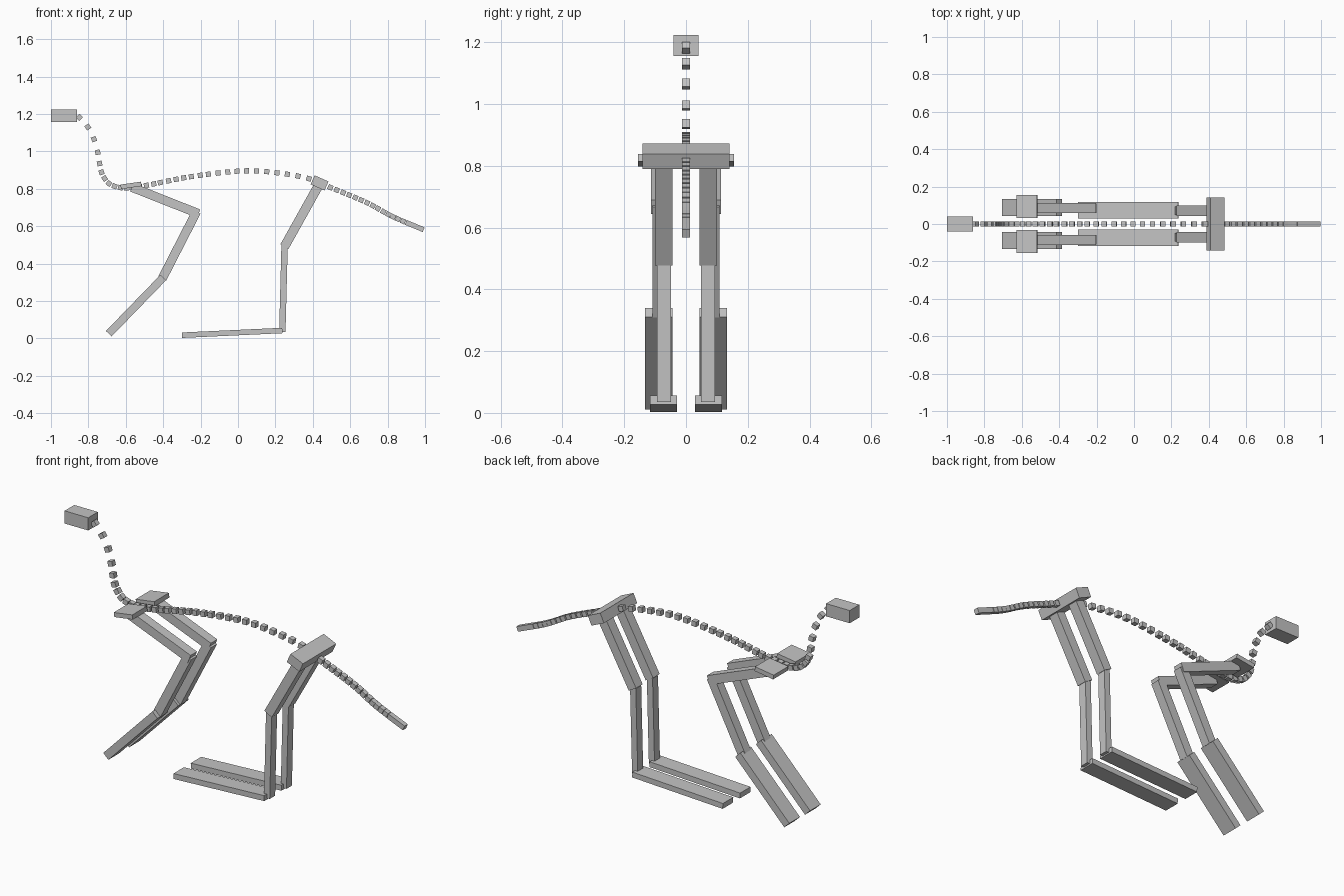
import bpy, bmesh, math
from mathutils import Vector, Matrix

cube = bpy.data.objects.get("Cube")
if cube:
    bpy.data.objects.remove(cube, do_unlink=True)

grey = bpy.data.materials.new("plain grey")
grey.use_nodes = True
grey.diffuse_color = (0.55, 0.55, 0.55, 1)
grey.node_tree.nodes["Principled BSDF"].inputs["Base Color"].default_value = (0.55, 0.55, 0.55, 1)


def make_boxes(name, boxes):
    """One object from boxes given as (centre, angle in the xz plane, size)."""
    bm = bmesh.new()
    for centre, angle, size in boxes:
        matrix = (Matrix.Translation(centre) @ Matrix.Rotation(-angle, 4, 'Y')
                  @ Matrix.Diagonal((*size, 1)))
        bmesh.ops.create_cube(bm, size=1, matrix=matrix)
    mesh = bpy.data.meshes.new(name)
    bm.to_mesh(mesh)
    bm.free()
    mesh.materials.append(grey)
    obj = bpy.data.objects.new(name, mesh)
    bpy.context.collection.objects.link(obj)
    return obj


def bone(name, a, b, y, width, thick):
    """A box running from a to b, each an (x, z) point."""
    a, b = Vector(a), Vector(b)
    mid, d = (a + b) / 2, b - a
    make_boxes(name, [((mid.x, y, mid.y), math.atan2(d.y, d.x), (d.length, width, thick))])


def resample(points, count, first, last):
    """Spread points over a smooth path, with gaps growing from first to last."""
    pts = [Vector(p) for p in points]
    pts = [2 * pts[0] - pts[1]] + pts + [2 * pts[-1] - pts[-2]]
    dense = []
    for p, q, r, s in zip(pts, pts[1:], pts[2:], pts[3:]):
        for i in range(40):
            t = i / 40
            dense.append((2 * q + (r - p) * t + (2 * p - 5 * q + 4 * r - s) * t ** 2
                          + (3 * q - p - 3 * r + s) * t ** 3) / 2)
    dense.append(pts[-2])
    run = [0]
    for p, q in zip(dense, dense[1:]):
        run.append(run[-1] + (q - p).length)
    n = count - 1
    marks = [0]
    for i in range(n):
        marks.append(marks[-1] + first + (last - first) * i / (n - 1))
    out = []
    for m in marks:
        goal = m / marks[-1] * run[-1]
        out.append(dense[min(range(len(run)), key=lambda k: abs(run[k] - goal))])
    return out


def vertebrae(name, points, size=0.027):
    """A small cube at every point, turned along the path."""
    pts = [Vector(p) for p in points]
    boxes = []
    for i, p in enumerate(pts):
        d = pts[min(i + 1, len(pts) - 1)] - pts[max(i - 1, 0)]
        boxes.append(((p.x, 0, p.y), math.atan2(d.y, d.x), (size, size, size)))
    make_boxes(name, boxes)


# Head, neck, back and tail
make_boxes("head", [((-0.93, 0, 1.19), 0, (0.14, 0.082, 0.068))])
vertebrae("neck", [(-0.848, 1.182), (-0.803, 1.13), (-0.77, 1.065), (-0.75, 0.995),
                   (-0.74, 0.935), (-0.73, 0.888), (-0.713, 0.855), (-0.69, 0.828),
                   (-0.66, 0.813), (-0.628, 0.806)])
vertebrae("spine", resample([(-0.595, 0.804), (-0.49, 0.818), (-0.243, 0.866), (0.04, 0.896),
                             (0.248, 0.88), (0.37, 0.856), (0.436, 0.835)], 23, 0.035, 0.062))
vertebrae("tail", resample([(0.46, 0.822), (0.494, 0.807), (0.686, 0.727), (0.825, 0.652),
                            (0.98, 0.586)], 19, 0.036, 0.024))

# Hips
make_boxes("pelvis", [((0.436, 0, 0.831), math.radians(-24), (0.081, 0.282, 0.053))])

# Shoulders and legs on both sides
for side, s in (("left", 1), ("right", -1)):
    bone(f"{side}_shoulder_blade", (-0.627, 0.81), (-0.517, 0.826), s * 0.093, 0.124, 0.024)
    bone(f"{side}_upper_arm", (-0.568, 0.808), (-0.211, 0.667), s * 0.086, 0.054, 0.048)
    bone(f"{side}_forearm", (-0.222, 0.677), (-0.405, 0.32), s * 0.084, 0.05, 0.048)
    bone(f"{side}_front_foot", (-0.4, 0.325), (-0.691, 0.025), s * 0.088, 0.09, 0.042)
    bone(f"{side}_thigh", (0.435, 0.825), (0.248, 0.49), s * 0.072, 0.056, 0.05)
    bone(f"{side}_shin", (0.249, 0.495), (0.237, 0.035), s * 0.071, 0.046, 0.034)
    bone(f"{side}_hind_foot", (0.237, 0.042), (-0.3, 0.017), s * 0.073, 0.088, 0.029)
